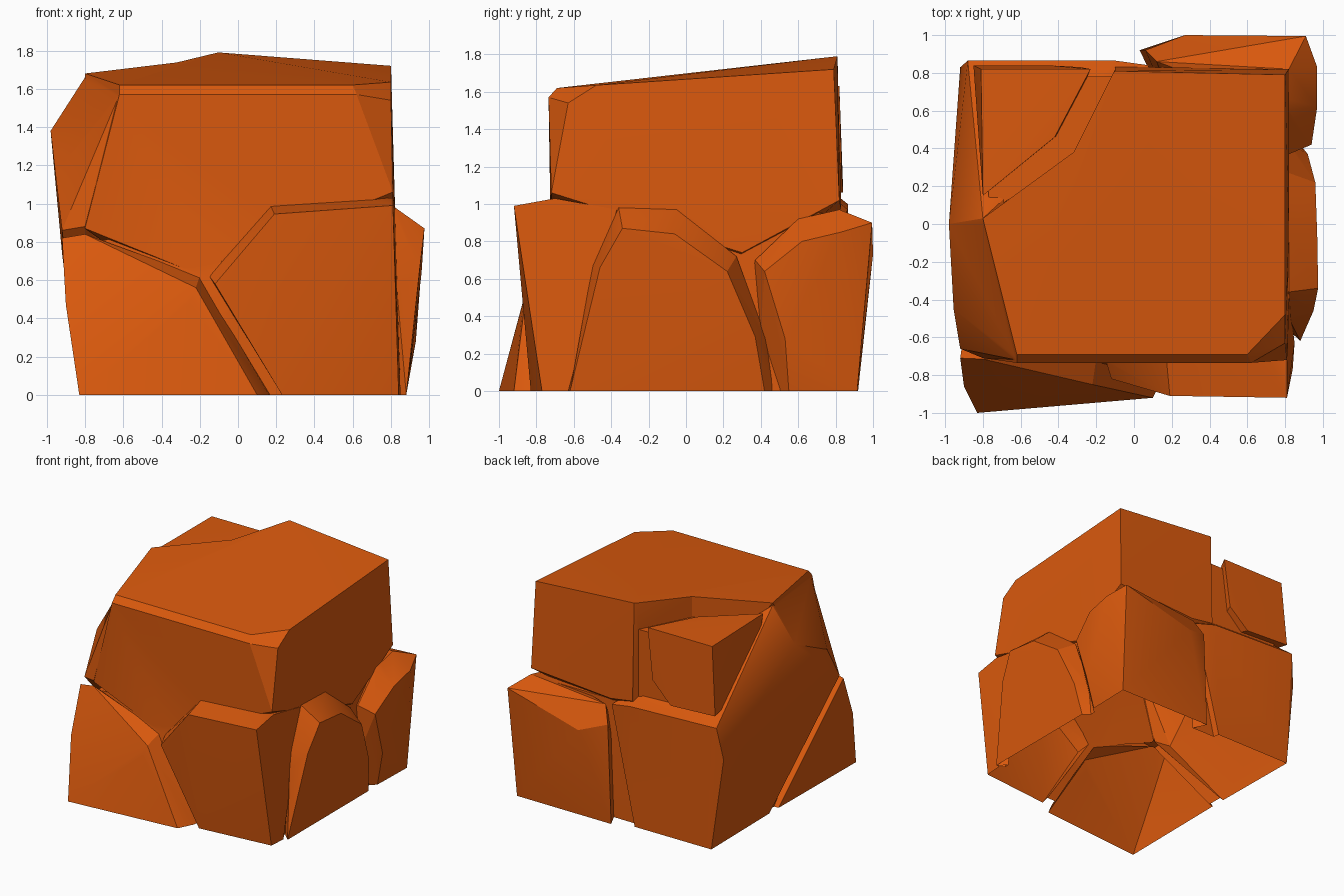
import bpy, bmesh, math

if "Cube" in bpy.data.objects:
    bpy.data.objects.remove(bpy.data.objects["Cube"])

mat = bpy.data.materials.new("orange_stone")
mat.diffuse_color = (0.70, 0.10, 0.004, 1)
mat.use_nodes = True
mat.node_tree.nodes["Principled BSDF"].inputs["Base Color"].default_value = mat.diffuse_color


def chunk(name, pts):
    """Convex faceted stone wrapped around a few corner points."""
    bm = bmesh.new()
    for p in pts:
        bm.verts.new(p)
    res = bmesh.ops.convex_hull(bm, input=bm.verts)
    loose = {e for e in res["geom_interior"] + res["geom_unused"]
             if isinstance(e, bmesh.types.BMVert)}
    bmesh.ops.delete(bm, geom=list(loose), context='VERTS')
    bmesh.ops.dissolve_limit(bm, angle_limit=math.radians(1),
                             verts=bm.verts, edges=bm.edges)
    bmesh.ops.triangulate(bm, faces=bm.faces)
    bmesh.ops.recalc_face_normals(bm, faces=bm.faces)
    me = bpy.data.meshes.new(name)
    bm.to_mesh(me)
    bm.free()
    me.materials.append(mat)
    ob = bpy.data.objects.new(name, me)
    bpy.context.collection.objects.link(ob)
    return ob


def combine(target, other, op):
    """Apply a boolean and drop the operand."""
    other.hide_render = True
    m = target.modifiers.new(op.lower(), 'BOOLEAN')
    m.operation, m.object, m.solver = op, other, 'EXACT'
    bpy.context.view_layer.objects.active = target
    bpy.ops.object.modifier_apply(modifier=m.name)
    bpy.data.objects.remove(other)


# large cap stone
cap = chunk("cracked_boulder", [
    (.80, .79, 1.72), (-.10, .81, 1.79), (-.80, .03, 1.68), (-.62, -.69, 1.62),
    (.60, -.69, 1.62), (.80, -.48, 1.635), (-.62, -.735, 1.57), (.62, -.735, 1.57),
    (.80, -.63, 1.54), (.81, -.72, 1.06), (.82, -.06, .99), (.82, .30, .74),
    (.82, .60, .93), (.82, .82, 1.02), (.10, .83, .97), (-.10, .83, 1.0),
    (-.23, -.72, .64), (-.80, -.71, .87), (-.3, .4, .9), (0, 0, .3)])

# notch in the cap for the corner stone
outline = [(-.80, .03), (-.32, .38), (-.10, .82), (-.10, 1.2), (-1.2, 1.2), (-1.2, .03)]
combine(cap, chunk("notch_cutter", [(x, y, z) for x, y in outline for z in (.95, 2.0)]),
        'DIFFERENCE')

# floor of the cracks: lower core and a filler inside the notch
core = chunk("core", [(-.78, -.80, 0), (.81, -.72, 0), (.83, .80, 0), (-.78, .82, 0),
                      (-.78, -.69, .80), (-.2, -.71, .62), (.80, -.70, .98),
                      (.80, .80, .95), (-.78, .80, .95), (.805, .3, .7)])
fill = [(-.77, .06), (-.30, .37), (-.11, .78), (-.77, .78)]
filler = chunk("notch_filler", [(x, y, z) for x, y in fill for z in (.85, 1.57)])

# small stone set into the back left corner of the cap
corner = chunk("corner_stone", [
    (-.81, .82, 1.63), (-.23, .82, 1.63), (-.80, .15, 1.64), (-.42, .46, 1.63),
    (-.28, .83, 1.22), (-.45, .84, 1.06), (-.85, .84, 1.08),
    (-.36, .5, 1.1), (-.78, .25, 1.15)])

# back left stone, reaching up the left side
back_left = chunk("back_left_stone", [
    (-.83, .86, 0), (-.82, .10, 0), (-.14, .86, 0), (-.92, .83, .74),
    (-.88, .865, 1.0), (-.10, .865, .97), (.08, .84, .93),
    (-.98, 0, 1.38), (-.955, -.45, 1.16), (-.92, -.66, .86), (-.80, -.71, .88),
    (-.80, .03, 1.66), (-.62, -.72, 1.57), (-.03, .4, 0), (-.05, .2, .4)])

# back right stone
back_right = chunk("back_right_stone", [
    (.94, .42, .64), (.97, .62, .80), (.97, .83, .85), (.91, .995, .90),
    (.27, 1.0, .73), (.88, .915, 0), (.03, .92, 0), (.87, .55, 0), (.93, .53, .28),
    (.82, .37, .70), (.82, .60, .92), (.82, .82, .97), (.12, .86, .93),
    (.06, .92, .80), (.70, .38, 0), (.35, .25, 0)])

# right middle stone
right = chunk("right_stone", [
    (.975, -.34, .87), (.97, -.06, .84), (.96, .22, .64), (.92, .37, .29),
    (.88, .42, 0), (.88, -.62, 0), (.95, -.46, .66), (.82, -.36, .98),
    (.82, -.05, .97), (.82, .27, .72), (.82, .43, .28), (.80, .48, 0),
    (.82, -.50, .67), (.40, .08, 0), (.40, -.15, 0), (.4, 0, .5)])

# front right stone
front_right = chunk("front_right_stone", [
    (.19, -.91, .945), (.81, -.92, .99), (-.12, -.82, .58), (-.15, -.72, .62),
    (.17, -.70, .99), (.81, -.70, 1.03), (.82, -.37, .97), (.83, -.51, .67),
    (.85, -.63, 0), (.84, -.77, 0), (.23, -.83, 0), (.40, -.20, 0), (.1, -.35, .4)])

# front left stone
front_left = chunk("front_left_stone", [
    (-.83, -1.0, 0), (.10, -.92, 0), (-.90, -.86, .47), (-.25, -.87, .48),
    (-.22, -.85, .56), (-.92, -.71, .82), (-.80, -.715, .84), (-.20, -.71, .62),
    (-.82, -.02, 0), (.16, -.80, 0), (.25, -.2, 0), (-.05, .05, 0)])

# fuse everything into one outer skin
for part in (core, filler, corner, back_left, back_right, right, front_right, front_left):
    combine(cap, part, 'UNION')

# open underside
bm = bmesh.new()
bm.from_mesh(cap.data)
under = [f for f in bm.faces if all(abs(v.co.z) < .004 for v in f.verts)]
bmesh.ops.delete(bm, geom=under, context='FACES')
bmesh.ops.dissolve_limit(bm, angle_limit=math.radians(1), verts=bm.verts, edges=bm.edges)
bm.to_mesh(cap.data)
bm.free()

# crisp edges, soft shallow facets
bpy.ops.object.select_all(action='DESELECT')
cap.select_set(True)
bpy.context.view_layer.objects.active = cap
bpy.ops.object.shade_smooth_by_angle(angle=math.radians(25))
